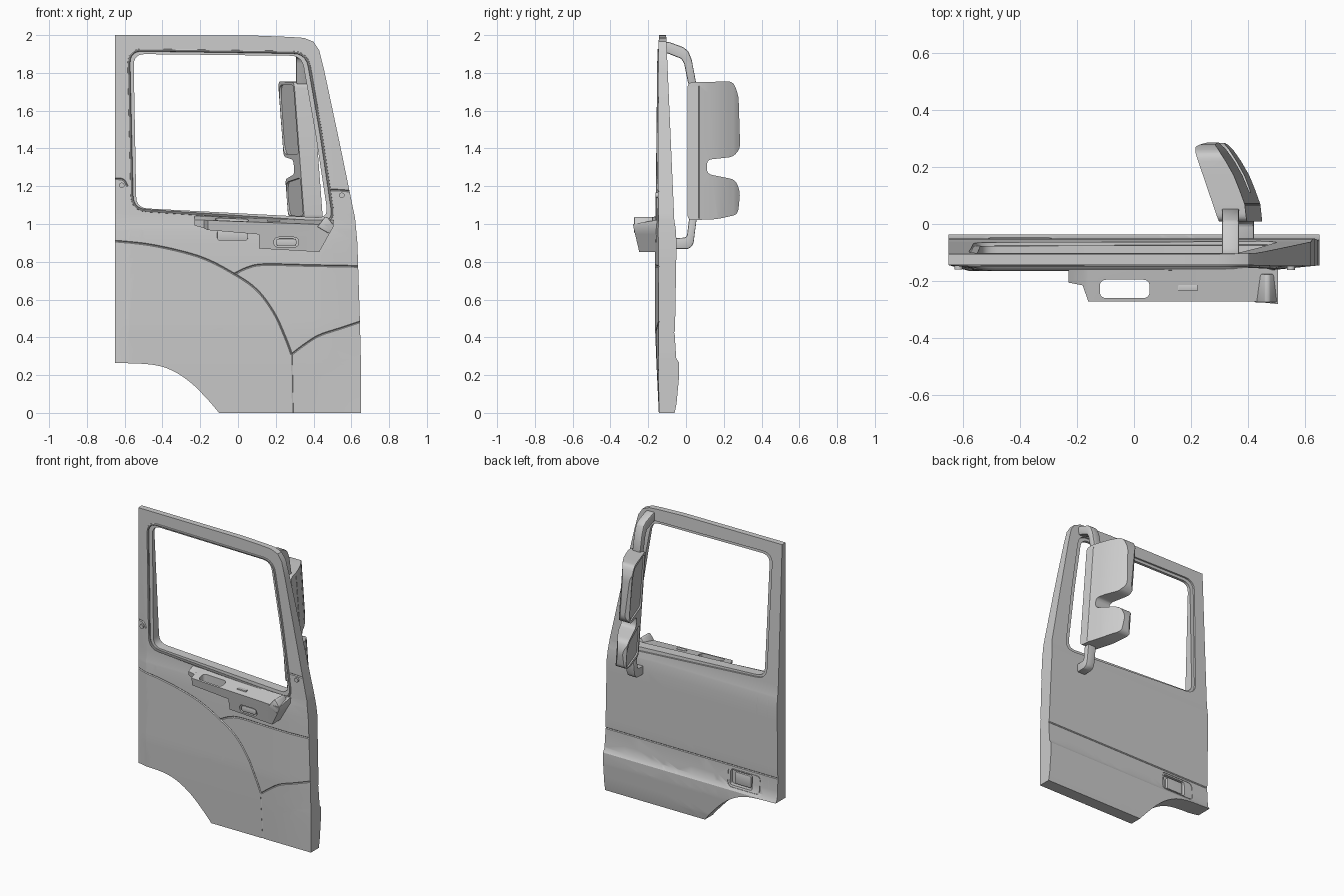
import bpy, bmesh, math
from mathutils import Vector

if "Cube" in bpy.data.objects:
    bpy.data.objects.remove(bpy.data.objects["Cube"])


def lerp(table, t):
    for (a, p), (b, q) in zip(table, table[1:]):
        if t <= b:
            return p + (q - p) * max(0, (t - a) / (b - a))
    return table[-1][1]


def rounded(pts, r, n=5):
    out, pts = [], [Vector(p) for p in pts]
    for i, p in enumerate(pts):
        ends = []
        for q in (pts[i - 1], pts[(i + 1) % len(pts)]):
            d = q - p
            ends.append(p + d.normalized() * min(r, d.length * 0.45))
        a, b = ends
        for k in range(n + 1):
            t = k / n
            out.append(tuple(a * (1 - t) ** 2 + p * 2 * t * (1 - t) + b * t * t))
    return out


def rect(a, b, c, d, r):
    return rounded([(a, c), (b, c), (b, d), (a, d)], r)


def spline(pts, n=8):
    p = [Vector(q) for q in pts]
    p = [p[0] * 2 - p[1]] + p + [p[-1] * 2 - p[-2]]
    out = []
    for a, b, c, d in zip(p, p[1:], p[2:], p[3:]):
        for k in range(n):
            t = k / n
            out.append(0.5 * (2 * b + (c - a) * t + (2 * a - 5 * b + 4 * c - d) * t * t
                              + (3 * b - a - 3 * c + d) * t ** 3))
    return out + [p[-2]]


def finish(ob, angle=30):
    bpy.ops.object.select_all(action='DESELECT')
    ob.select_set(True)
    bpy.context.view_layer.objects.active = ob
    bpy.ops.object.shade_smooth_by_angle(angle=math.radians(angle))


def link(name, bm):
    bmesh.ops.recalc_face_normals(bm, faces=bm.faces[:])
    me = bpy.data.meshes.new(name)
    bm.to_mesh(me)
    bm.free()
    ob = bpy.data.objects.new(name, me)
    bpy.context.collection.objects.link(ob)
    return ob


def slab(name, loops, f, us=(), vs=()):
    """Fill 2D loops, slice along u and v, and give thickness: f(u, v, side) -> point."""
    bm = bmesh.new()
    for loop in loops:
        ring = [bm.verts.new((u, v, 0)) for u, v in loop]
        for i, v in enumerate(ring):
            bm.edges.new((ring[i - 1], v))
    bmesh.ops.triangle_fill(bm, edges=bm.edges[:], use_beauty=True, normal=(0, 0, 1))
    for cuts, no in ((us, Vector((1, 0, 0))), (vs, Vector((0, 1, 0)))):
        for c in cuts:
            bmesh.ops.bisect_plane(bm, geom=bm.verts[:] + bm.edges[:] + bm.faces[:],
                                   dist=1e-5, plane_co=no * c, plane_no=no)
    faces, border = bm.faces[:], [e for e in bm.edges if len(e.link_faces) == 1]
    twin = {v: bm.verts.new(v.co) for v in bm.verts[:]}
    for fc in faces:
        bm.faces.new([twin[v] for v in reversed(fc.verts)])
    for e in border:
        a, b = e.verts
        bm.faces.new((a, b, twin[b], twin[a]))
    for v, t in twin.items():
        u, w = v.co.x, v.co.y
        v.co, t.co = f(u, w, 0), f(u, w, 1)
    return link(name, bm)


def xz(y0, y1):
    return lambda x, z, s: (x, (y0, y1)[s], z)


def yz(x0, x1):
    return lambda y, z, s: ((x0, x1)[s], y, z)


def tube(name, pts, r, closed=False, res=0):
    cu = bpy.data.curves.new(name, 'CURVE')
    cu.dimensions, cu.bevel_depth, cu.bevel_resolution, cu.use_fill_caps = '3D', r, res, True
    sp = cu.splines.new('POLY')
    sp.points.add(len(pts) - 1)
    for p, q in zip(sp.points, pts):
        p.co = (*q, 1)
    sp.use_cyclic_u = closed
    tmp = bpy.data.objects.new(name, cu)
    bm = bmesh.new()
    me = tmp.to_mesh()
    bm.from_mesh(me)
    tmp.to_mesh_clear()
    bpy.data.objects.remove(tmp)
    bmesh.ops.remove_doubles(bm, verts=bm.verts[:], dist=1e-5)
    return link(name, bm)


def apply_mods(ob):
    dg = bpy.context.evaluated_depsgraph_get()
    me = bpy.data.meshes.new_from_object(ob.evaluated_get(dg))
    ob.modifiers.clear()
    ob.data = me


def cut(ob, cutters):
    for c in cutters:
        m = ob.modifiers.new("cut", 'BOOLEAN')
        m.object, m.operation, m.solver = c, 'DIFFERENCE', 'EXACT'
    apply_mods(ob)
    for c in cutters:
        bpy.data.objects.remove(c)


def bevel(ob, w):
    m = ob.modifiers.new("bevel", 'BEVEL')
    m.width, m.segments, m.limit_method = w, 2, 'ANGLE'
    apply_mods(ob)
    finish(ob)


# Door skins: depth of the inner (front) and outer (back) surfaces
OUT = [(0, -.06), (.05, -.05), (.2, -.036), (.265, -.036), (.29, -.052), (.42, -.06), (.45, -.058),
       (.9, -.05), (.97, -.054), (1.02, -.062), (2, -.105)]
BZ = [(0, 0), (.25, .012), (.45, .02), (.95, .02), (1.02, .012), (1.2, .008), (2, 0)]
BX = [(-.65, 0), (-.58, 1), (.3, 1), (.5, .8), (.66, 0)]


def skin(x, z, s):
    return (x, lerp(OUT, z) if s else -.144 - lerp(BX, x) * lerp(BZ, z), z)


# Door shell with window hole
outline = [(-.65, 2), (.1, 1.997), (.28, 1.99), (.35, 1.985), (.4, 1.965), (.43, 1.92), (.455, 1.82),
           (.54, 1.42), (.62, 1.03), (.632, .9), (.645, .5), (.65, .3), (.65, 0), (-.1, 0)]
arch = spline([(-.1, 0), (-.16, .07), (-.25, .16), (-.35, .225), (-.46, .256), (-.65, .265)], 4)
hole = rounded([(-.58, 1.922), (.365, 1.908), (.44, 1.48), (.51, 1.005), (-.56, 1.075)], .075)
door = slab("door_shell", [outline + [tuple(p) for p in arch[1:]], hole], skin,
            [-.58, .3] + [i * .1 - .5 for i in range(11)],
            [z for z, _ in OUT[1:-1]] + [i * .08 + .1 for i in range(15)])

# Panel seams, inner face then outer face
seams = [
    (0, spline([(-.67, .912), (-.45, .887), (-.2, .825), (-.02, .735), (.1, .65), (.19, .53),
                (.25, .4), (.284, .31)])),
    (0, spline([(.284, .312), (.287, .15), (.29, -.02)])),
    (0, spline([(-.02, .735), (.05, .768), (.14, .785), (.4, .78), (.67, .775)])),
    (0, spline([(.284, .31), (.35, .36), (.43, .41), (.55, .45), (.67, .49)])),
    (0, spline([(-.67, 1.24), (-.61, 1.235), (-.585, 1.2)])),
    (0, spline([(.49, 1.18), (.55, 1.178), (.62, 1.17)])),
    (1, spline([(-.67, .425), (0, .425), (.67, .425)])),
]
cutters = [tube("seam", [skin(p.x, p.y, s) for p in pts], .005) for s, pts in seams]
cutters.append(tube("seam", [skin(x, z, 1) for x, z in rect(-.52, -.28, .285, .405, .03)], .005, True))
cutters.append(slab("pocket", [rect(-.46, -.295, .295, .395, .015)], xz(-.08, .0)))
cut(door, cutters)
finish(door)

# Outer door handle paddle
bevel(slab("outer_handle", [rect(-.445, -.325, .305, .385, .012)], xz(-.085, -.062)), .004)

# Window frame ring and seal
inner = rounded([(-.553, 1.9), (.337, 1.89), (.41, 1.48), (.478, 1.032), (-.538, 1.085)], .06)
wide = rounded([(-.583, 1.925), (.368, 1.911), (.443, 1.48), (.513, 1.002), (-.563, 1.072)], .075)
finish(slab("window_frame", [wide, inner],
            lambda x, z, s: (x, skin(x, z, s)[1] + (-.012 if s else .014), z)))
finish(tube("window_seal", [skin(x, z, 0) for x, z in hole], .007, True, 2))

# Trim screws
for x, z in ((-.615, 1.205), (.55, 1.152)):
    bpy.ops.mesh.primitive_cylinder_add(vertices=20, radius=.014, depth=.024,
                                        location=(x, skin(x, z, 0)[1], z), rotation=(math.pi / 2, 0, 0))
    bpy.context.object.name = "trim_screw"
    finish(bpy.context.object)

# Armrest with grip opening and switch recess
FRONT = [(-.23, -.205), (-.18, -.215), (-.16, -.272), (.42, -.275), (.51, -.285)]


def arm_shape(x, z, s):
    if s:
        return (x, -.15, z + (.022 if z > .99 else 0))
    return (x, lerp(FRONT, x) + (1.02 - z) * .17, z)


armrest = slab("armrest", [[(-.23, 1.022), (-.23, .992), (-.18, .978), (-.16, .968), (.11, .945),
                            (.11, .87), (.43, .852), (.505, .985), (.505, 1.0), (.42, .998)]],
               arm_shape, (-.18, -.16, .11, .42), (.945, .985))
cut(armrest, [slab("grip", [rect(-.12, .055, -.26, -.195, .025)], lambda x, y, s: (x, y, .8 + s * .4)),
              slab("recess", [rect(.19, .32, .877, .93, .026)], xz(-.4, -.225))])
finish(armrest)
bevel(slab("inner_release", [rect(.2, .31, .885, .922, .018)], xz(-.25, -.22)), .004)
bevel(slab("pull_cup", [rect(-.11, .052, .912, .97, .015)], xz(-.178, -.15)), .004)
bevel(slab("armrest_button", [rect(.155, .223, -.235, -.213, .003)],
           lambda x, y, s: (x, y, .99 + s * .031)), .002)
bevel(slab("armrest_end_cap", [[(.42, .985), (.46, 1.038), (.475, 1.036), (.505, .995), (.48, .95)]],
           xz(-.275, -.175)), .005)

# Mirror housing: side profile with a notch, thickness following the curved plan
LEFT = [(.008, .297), (.25, .215), (.27, .212), (.287, .236)]
RIGHT = [(.008, .395), (.07, .388), (.12, .37), (.17, .35), (.22, .322), (.26, .295), (.287, .27)]


def lean(z):
    return (1.75 - z) * .075


def mirror_shape(y, z, s):
    x = lerp(RIGHT if s else LEFT, y)
    return (x + lean(z), y, z)


profile = rounded([(.008, 1.02), (.16, 1.025), (.275, 1.05), (.287, 1.17), (.262, 1.235), (.11, 1.265),
                   (.11, 1.34), (.25, 1.355), (.287, 1.4), (.278, 1.68), (.25, 1.755), (.008, 1.75)], .03)
housing = slab("mirror_housing", [profile], mirror_shape,
               [y for y, _ in RIGHT[1:-1]] + [.25, .27], (1.25, 1.35))
glass = [rounded([(.025, 1.37), (.24, 1.37), (.265, 1.42), (.258, 1.68), (.235, 1.735), (.025, 1.735)], .025),
         rounded([(.025, 1.04), (.24, 1.045), (.262, 1.07), (.268, 1.17), (.24, 1.222), (.025, 1.245)], .025)]


def plate(d0, d1):
    return lambda y, z, s: (.3 - (y - .008) * .339 + lean(z) + (d1 if s else d0), y, z)


cut(housing, [slab("glass_cut", [g], plate(-.06, .012)) for g in glass])
housing_seam = [(mirror_shape(.07, 1.03 + .07 * k, 1)) for k in range(11)]
cut(housing, [tube("seam", housing_seam, .003)])
finish(housing)
for label, g in zip(("upper", "lower"), glass):
    finish(slab(label + "_mirror_glass", [g], plate(.008, .016)))

# Mirror arms
bevel(slab("upper_mirror_arm", [[(-.115, 1.965), (-.085, 1.962), (-.015, 1.936), (.012, 1.915), (.03, 1.87),
                                 (.055, 1.74), (.012, 1.74), (-.01, 1.85), (-.025, 1.875), (-.115, 1.91)]],
           yz(.308, .368)), .008)
bevel(slab("lower_mirror_arm", [[(.058, 1.04), (.04, .9), (.03, .88), (.01, .868), (-.06, .868), (-.06, .925),
                                 (-.005, .928), (.005, .937), (.018, 1.04)]], yz(.358, .42)), .008)
